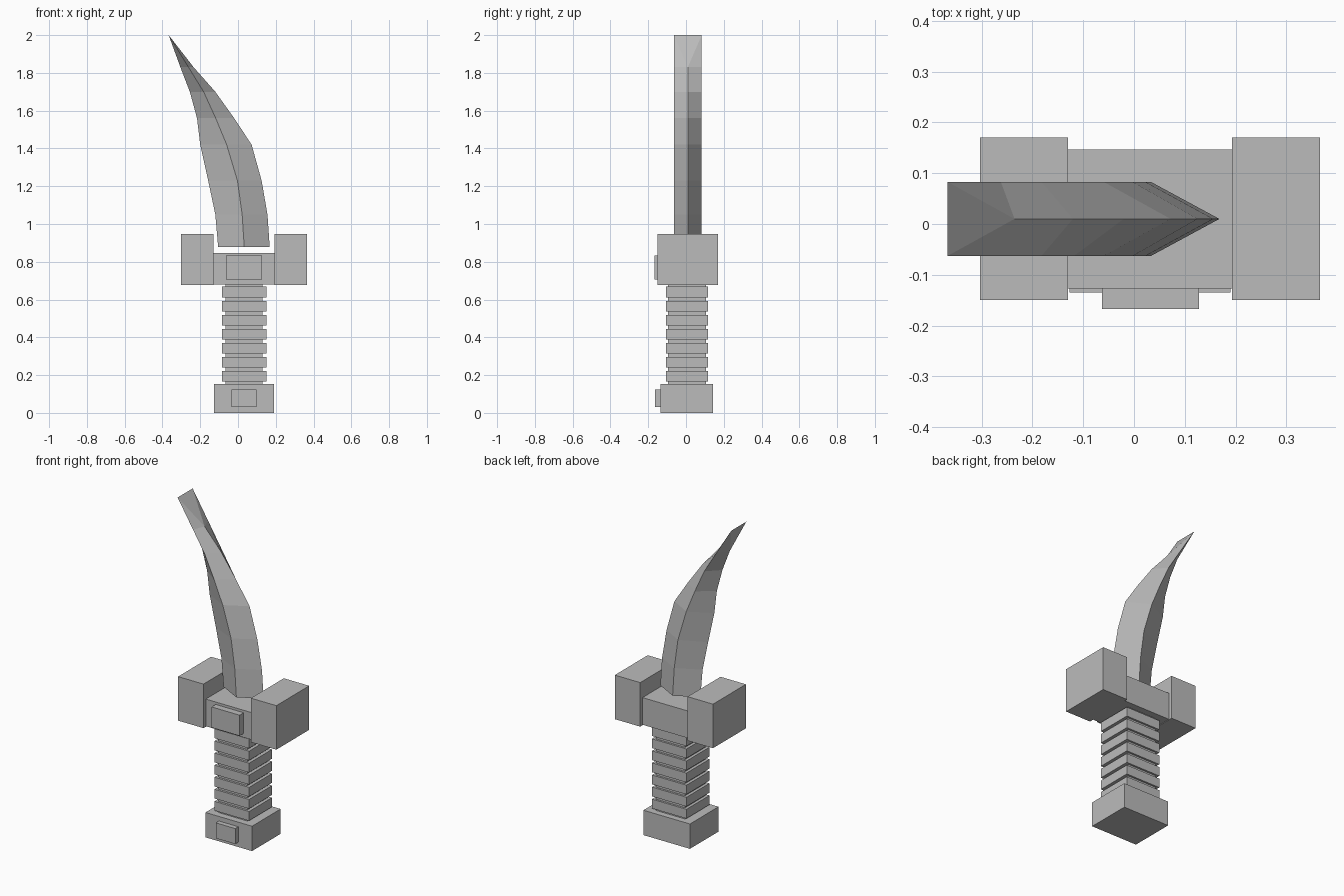
import bpy, bmesh

if "Cube" in bpy.data.objects:
    bpy.data.objects.remove(bpy.data.objects["Cube"], do_unlink=True)

grey = bpy.data.materials.new("plain_grey")
grey.use_nodes = True
grey.diffuse_color = (0.5, 0.5, 0.5, 1)
grey.node_tree.nodes["Principled BSDF"].inputs["Base Color"].default_value = (0.5, 0.5, 0.5, 1)

MID_Y = 0.01


def finish(name, bm):
    bmesh.ops.recalc_face_normals(bm, faces=bm.faces)
    mesh = bpy.data.meshes.new(name)
    bm.to_mesh(mesh)
    bm.free()
    mesh.materials.append(grey)
    obj = bpy.data.objects.new(name, mesh)
    bpy.context.collection.objects.link(obj)
    return obj


def box(name, xs, ys, zs):
    bm = bmesh.new()
    bmesh.ops.create_cube(bm, size=1)
    for v in bm.verts:
        v.co = [(a + b) / 2 + c * (b - a) for (a, b), c in zip((xs, ys, zs), v.co)]
    return finish(name, bm)


# Pommel with its raised button
box("pommel", (-0.127, 0.19), (-0.135, 0.143), (0, 0.153))
box("pommel_button", (-0.035, 0.097), (-0.165, -0.135), (0.03, 0.125))

# Grip core wrapped by evenly spaced square rings
box("grip_core", (-0.067, 0.13), (-0.094, 0.105), (0.153, 0.68))
for i in range(7):
    z = 0.165 + i * 0.0743
    box(f"grip_ring_{i + 1}", (-0.085, 0.15), (-0.107, 0.117), (z, z + 0.057))

# Guard: bar, two end blocks and front plate
box("guard_bar", (-0.13, 0.193), (-0.127, 0.147), (0.68, 0.847))
box("guard_block_right", (-0.303, -0.13), (-0.15, 0.17), (0.677, 0.948))
box("guard_block_left", (0.193, 0.366), (-0.15, 0.17), (0.677, 0.948))
box("guard_plate", (-0.063, 0.128), (-0.167, -0.127), (0.705, 0.832))

# Blade: diamond sections given as height, back edge, ridge, cutting edge
sections = [
    (0.877, -0.105, 0.033, 0.168),
    (1.05, -0.12, 0.022, 0.156),
    (1.23, -0.158, -0.003, 0.125),
    (1.42, -0.20, -0.06, 0.072),
    (1.56, -0.217, -0.118, -0.02),
    (1.70, -0.255, -0.182, -0.12),
    (1.83, -0.305, -0.262, -0.235),
]
HALF_Y = 0.073
bm = bmesh.new()
rings = []
for z, back, ridge, edge in sections:
    rings.append([bm.verts.new(p) for p in (
        (back, MID_Y, z), (ridge, MID_Y - HALF_Y, z),
        (edge, MID_Y, z), (ridge, MID_Y + HALF_Y, z))])
for low, high in zip(rings, rings[1:]):
    for i in range(4):
        j = (i + 1) % 4
        bm.faces.new((low[i], low[j], high[j], high[i]))
bm.faces.new(rings[0])

# Chisel-like tip running across the blade
front, back_tip = [bm.verts.new((-0.367, MID_Y + s * HALF_Y, 2.0)) for s in (-1, 1)]
spine, near, edge, far = rings[-1]
for middle in (spine, edge):
    bm.faces.new((middle, front, back_tip))
    bm.faces.new((middle, near, front))
    bm.faces.new((middle, back_tip, far))
finish("blade", bm)
